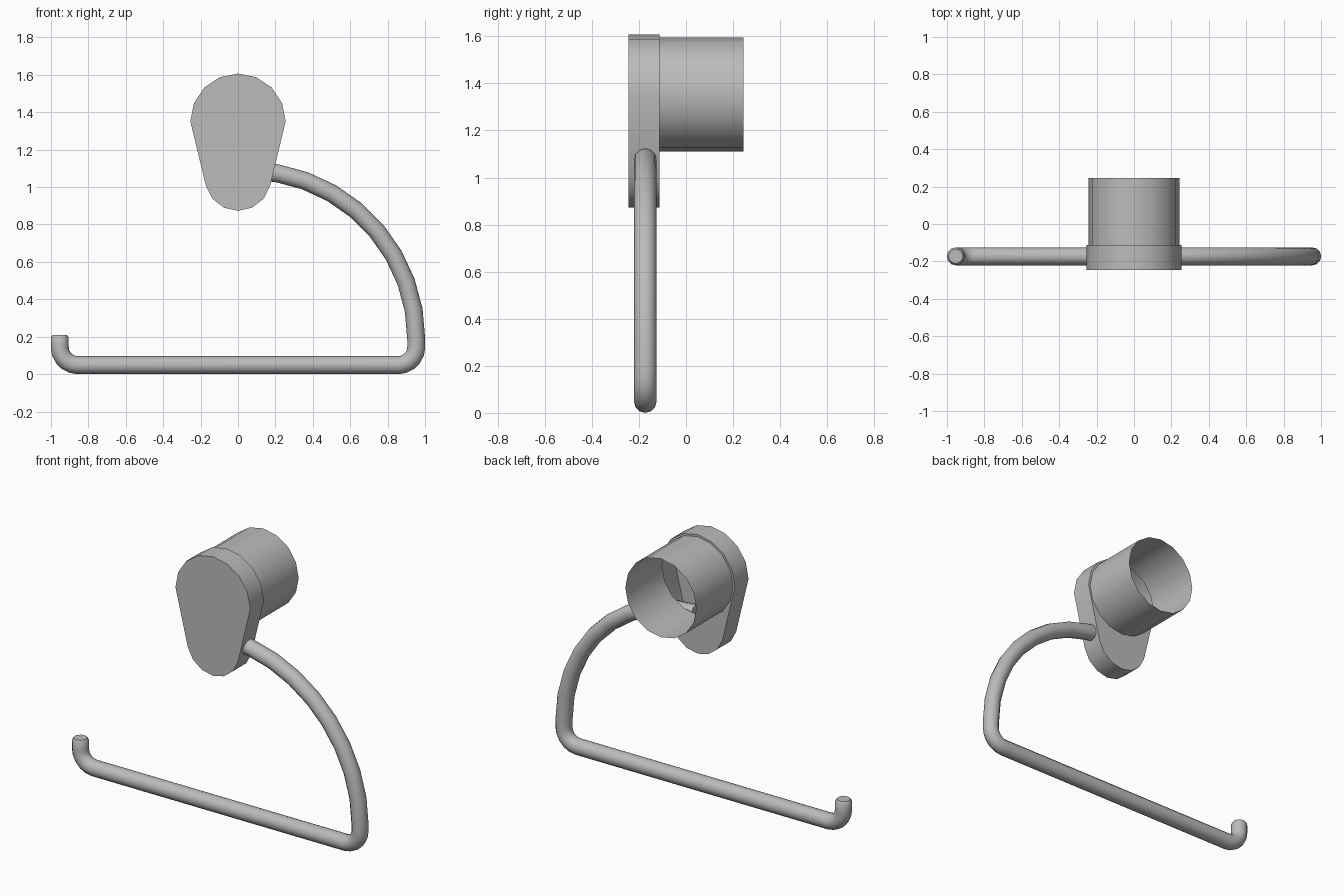
import bpy, bmesh
from math import sin, cos, radians

cube = bpy.data.objects.get("Cube")
if cube:
    bpy.data.objects.remove(cube)

metal = bpy.data.materials.new("satin_grey")
metal.use_nodes = True
grey = (0.5, 0.5, 0.5, 1)
metal.diffuse_color = grey
metal.node_tree.nodes["Principled BSDF"].inputs["Base Color"].default_value = grey

FRONT, SEAM, BACK = -0.245, -0.112, 0.245   # depths of plate front, plate back, sleeve end
HUB_Z = 1.352


def arc(cx, cz, r, start, end, steps):
    """Points on an arc in the x-z plane, angles in degrees."""
    angles = [radians(start + (end - start) * i / steps) for i in range(steps + 1)]
    return [(cx + r * cos(a), cz + r * sin(a)) for a in angles]


def ring(bm, outline, y):
    return [bm.verts.new((x, y, z)) for x, z in outline]


def loop_edges(bm, verts):
    return [bm.edges.get(p) or bm.edges.new(p) for p in zip(verts, verts[1:] + verts[:1])]


def wall(bm, a, b):
    for i in range(len(a)):
        bm.faces.new((a[i - 1], a[i], b[i], b[i - 1]))


def smooth(obj, degrees=35):
    bpy.ops.object.select_all(action="DESELECT")
    obj.select_set(True)
    bpy.context.view_layer.objects.active = obj
    bpy.ops.object.shade_smooth_by_angle(angle=radians(degrees))


def finish(bm, name):
    bmesh.ops.recalc_face_normals(bm, faces=bm.faces)
    mesh = bpy.data.meshes.new(name)
    bm.to_mesh(mesh)
    bm.free()
    mesh.materials.append(metal)
    obj = bpy.data.objects.new(name, mesh)
    bpy.context.collection.objects.link(obj)
    smooth(obj)


bore = arc(0, HUB_Z, 0.242, 0, 360, 16)[:-1]

# Hollow teardrop plate, its back opened by the bore
bm = bmesh.new()
teardrop = arc(0, HUB_Z, 0.255, 0, 180, 8) + arc(0, 1.05, 0.177, 195, 345, 6)
front, back = ring(bm, teardrop, FRONT), ring(bm, teardrop, SEAM)
bm.faces.new(front)
wall(bm, front, back)
hole = ring(bm, bore, SEAM)
bmesh.ops.triangle_fill(bm, use_beauty=True, normal=(0, 1, 0),
                        edges=loop_edges(bm, back) + loop_edges(bm, hole))
finish(bm, "teardrop_plate")

# Thin open sleeve behind the plate
bm = bmesh.new()
wall(bm, ring(bm, bore, SEAM), ring(bm, bore, BACK))
finish(bm, "mounting_sleeve")

# Bent rod: big arc, tight corner, straight bar, upturned tip
path = (arc(0.05, 0.185, 0.903, 90, 0, 9)
        + arc(0.857, 0.144, 0.096, 0, -90, 5)
        + arc(-0.857, 0.144, 0.096, -90, -180, 5)
        + [(-0.953, 0.195), (-0.953, 0.21)])
curve = bpy.data.curves.new("towel_rod", "CURVE")
curve.dimensions = "3D"
curve.bevel_depth = 0.048
curve.bevel_resolution = 4
curve.use_fill_caps = True
spline = curve.splines.new("POLY")
spline.points.add(len(path) - 1)
for point, (x, z) in zip(spline.points, path):
    point.co = (x, -0.173, z, 1)
spline.points[-1].radius = 0.8
curve.materials.append(metal)
rod = bpy.data.objects.new("towel_rod", curve)
bpy.context.collection.objects.link(rod)
bpy.ops.object.select_all(action="DESELECT")
rod.select_set(True)
bpy.context.view_layer.objects.active = rod
bpy.ops.object.convert(target="MESH")
smooth(bpy.context.view_layer.objects.active)
